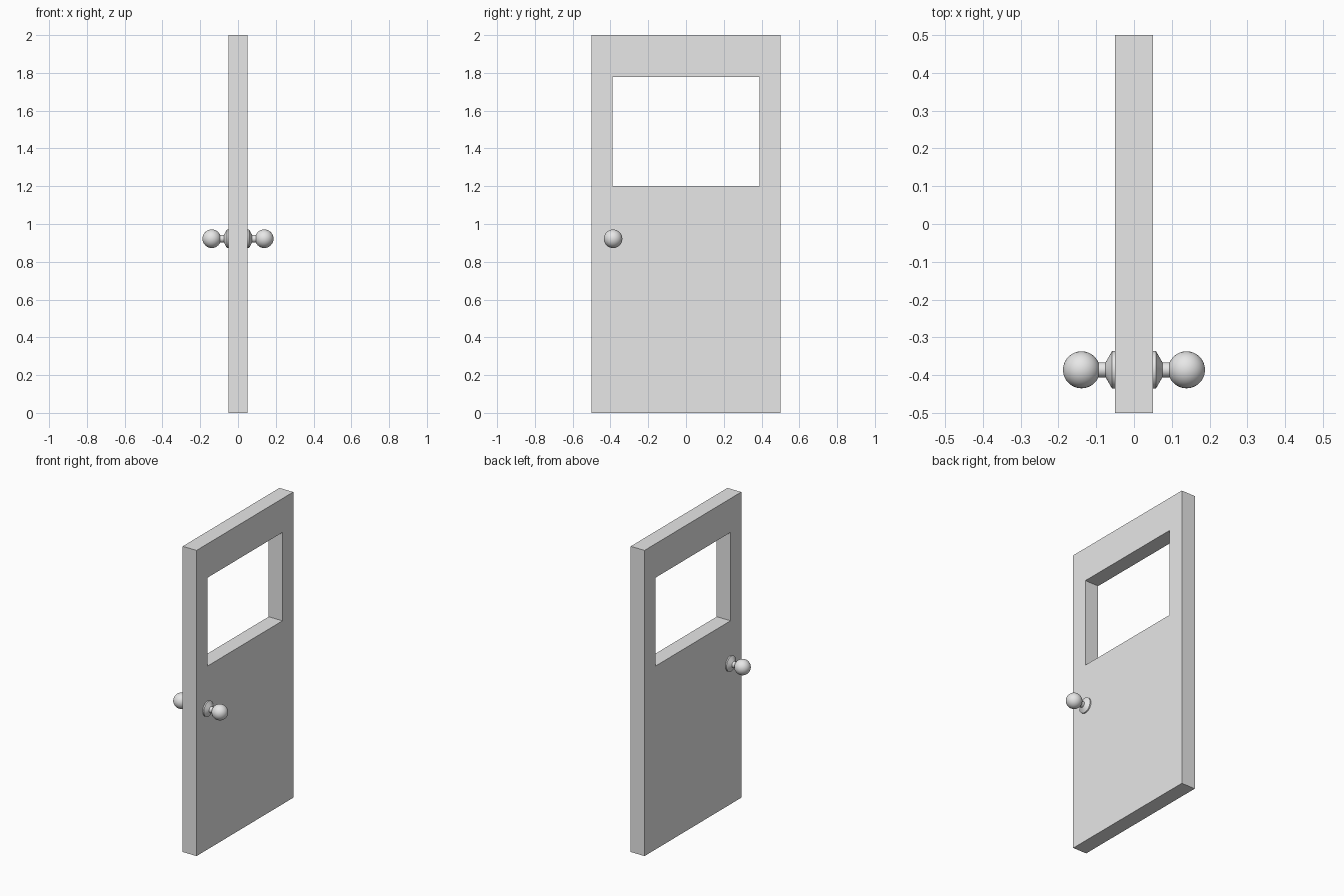
import bpy, bmesh, math
from mathutils import Matrix

if "Cube" in bpy.data.objects:
    bpy.data.objects.remove(bpy.data.objects["Cube"])

grey = bpy.data.materials.new("light_grey")
grey.use_nodes = True
colour = (0.8, 0.8, 0.8, 1)
grey.diffuse_color = colour
grey.node_tree.nodes["Principled BSDF"].inputs["Base Color"].default_value = colour

THICK = 0.05            # half the thickness of the door
KNOB_Y, KNOB_Z = -0.386, 0.922


def add_object(name, bm):
    bmesh.ops.recalc_face_normals(bm, faces=bm.faces)
    mesh = bpy.data.meshes.new(name)
    bm.to_mesh(mesh)
    bm.free()
    mesh.materials.append(grey)
    obj = bpy.data.objects.new(name, mesh)
    bpy.context.collection.objects.link(obj)
    return obj


def rectangle(bm, x, y0, y1, z0, z1):
    return [bm.verts.new((x, y, z)) for y, z in ((y0, z0), (y1, z0), (y1, z1), (y0, z1))]


# Door slab with an open window
bm = bmesh.new()
outer = [rectangle(bm, x, -0.5, 0.5, 0, 2) for x in (-THICK, THICK)]
inner = [rectangle(bm, x, -0.389, 0.388, 1.2, 1.778) for x in (-THICK, THICK)]
for a, b in (outer, inner, (outer[0], inner[0]), (outer[1], inner[1])):
    for i in range(4):
        j = (i + 1) % 4
        bm.faces.new((a[i], a[j], b[j], b[i]))
add_object("door_panel", bm)


# Knob on each side: turned rose and neck, and a round ball
def smooth(obj):
    bpy.ops.object.select_all(action="DESELECT")
    obj.select_set(True)
    bpy.context.view_layer.objects.active = obj
    bpy.ops.object.shade_smooth_by_angle(angle=math.radians(30))


PROFILE = [(0, 0.049), (0.05, 0.049), (0.05, 0.058), (0.02, 0.075), (0.02, 0.105)]
for side, sign in (("left", 1), ("right", -1)):
    turn = Matrix.Translation((0, KNOB_Y, KNOB_Z)) @ Matrix.Rotation(sign * math.pi / 2, 4, "Y")

    bm = bmesh.new()
    verts = [bm.verts.new((r, 0, h)) for r, h in PROFILE]
    edges = [bm.edges.new(pair) for pair in zip(verts, verts[1:])]
    bmesh.ops.spin(bm, geom=verts + edges, cent=(0, 0, 0), axis=(0, 0, 1),
                   angle=math.tau, steps=32)
    bmesh.ops.remove_doubles(bm, verts=bm.verts, dist=0.0001)
    bm.transform(turn)
    smooth(add_object(side + "_knob_rose", bm))

    bm = bmesh.new()
    bmesh.ops.create_uvsphere(bm, u_segments=32, v_segments=16, radius=0.049)
    bm.transform(turn @ Matrix.Translation((0, 0, 0.139)))
    smooth(add_object(side + "_knob_ball", bm))
